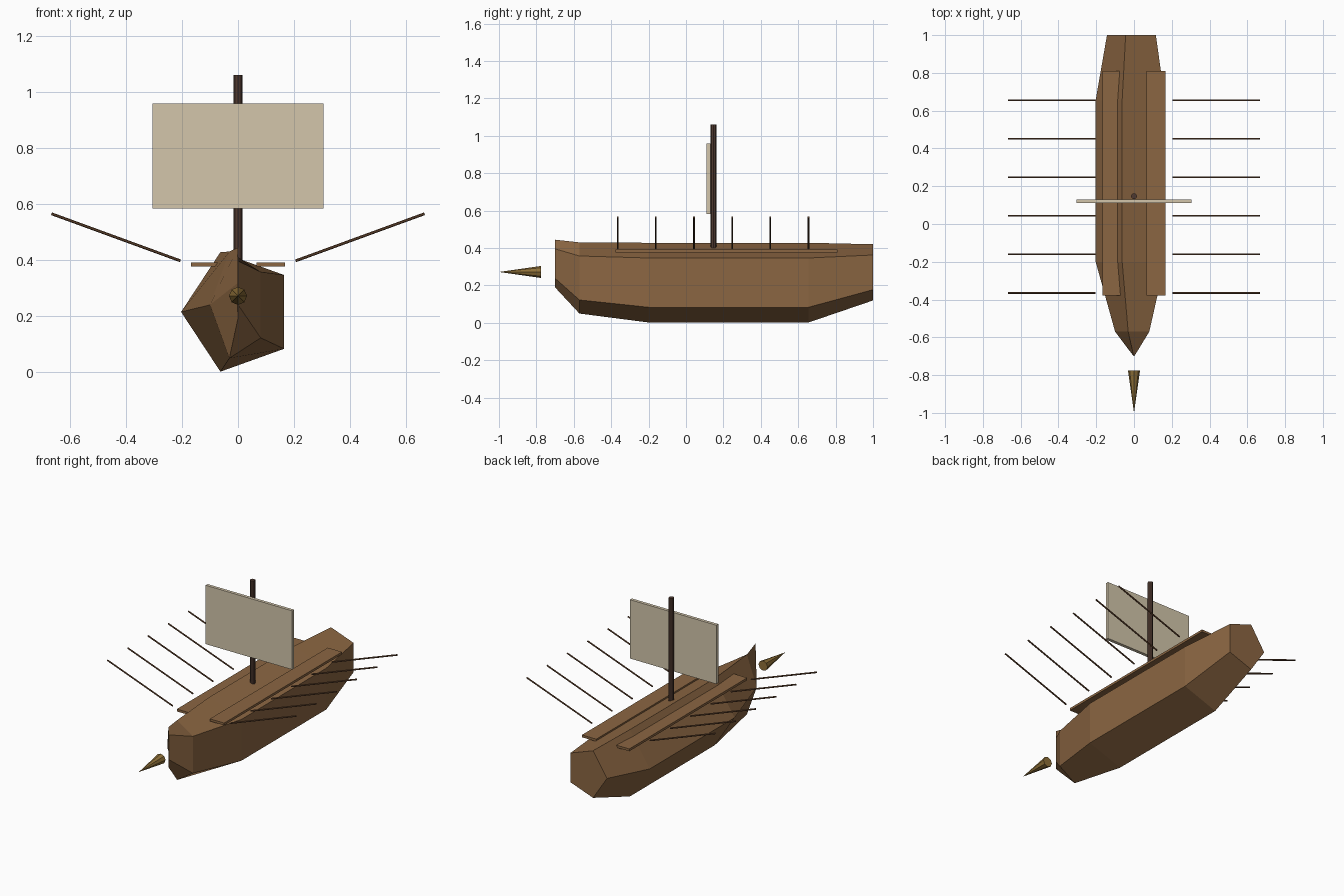
import bpy
import bmesh
from math import cos, sin, radians
from mathutils import Vector

if "Cube" in bpy.data.objects:
    bpy.data.objects.remove(bpy.data.objects["Cube"], do_unlink=True)


def srgb(hex_code):
    parts = [int(hex_code[i:i + 2], 16) / 255 for i in (0, 2, 4)]
    return [c / 12.92 if c < 0.04 else ((c + 0.055) / 1.055) ** 2.4 for c in parts] + [1]


def material(name, hex_code):
    mat = bpy.data.materials.new(name)
    mat.use_nodes = True
    mat.diffuse_color = srgb(hex_code)
    mat.node_tree.nodes["Principled BSDF"].inputs["Base Color"].default_value = srgb(hex_code)
    return mat


timber = material("timber brown", "8B6642")
dark_wood = material("dark mast wood", "503A30")
oar_wood = material("oar wood", "6B4A32")
canvas = material("sail canvas", "D3C6AB")
bronze = material("ram bronze", "8F7038")


def finish(name, bm, mat):
    bmesh.ops.recalc_face_normals(bm, faces=bm.faces)
    mesh = bpy.data.meshes.new(name)
    bm.to_mesh(mesh)
    bm.free()
    mesh.materials.append(mat)
    obj = bpy.data.objects.new(name, mesh)
    bpy.context.collection.objects.link(obj)
    return obj


def box(name, low, high, mat):
    low, high = Vector(low), Vector(high)
    bm = bmesh.new()
    bmesh.ops.create_cube(bm, size=1)
    bmesh.ops.scale(bm, vec=high - low, verts=bm.verts)
    bmesh.ops.translate(bm, vec=(low + high) / 2, verts=bm.verts)
    return finish(name, bm, mat)


def rod(name, start, end, r1, r2, sides, mat):
    start, end = Vector(start), Vector(end)
    axis = end - start
    bm = bmesh.new()
    bmesh.ops.create_cone(bm, cap_ends=True, segments=sides, radius1=r1,
                          radius2=r2, depth=axis.length)
    bmesh.ops.rotate(bm, matrix=axis.to_track_quat("Z", "Y").to_matrix(), verts=bm.verts)
    bmesh.ops.translate(bm, vec=(start + end) / 2, verts=bm.verts)
    return finish(name, bm, mat)


# Hull: five-sided rings lofted along y (y, centre height, half width, half height)
stations = [(-0.70, 0.317, 0.002, 0.134), (-0.57, 0.24, 0.10, 0.20),
            (-0.20, 0.215, 0.203, 0.224), (0.655, 0.215, 0.203, 0.224),
            (1.0, 0.27, 0.143, 0.158)]
bm = bmesh.new()
rings = []
for y, z, rx, rz in stations:
    angles = [radians(180 + 72 * i) for i in range(5)]
    rings.append([bm.verts.new((rx * cos(a), y, z + rz * sin(a))) for a in angles])
for a, b in zip(rings, rings[1:]):
    for i in range(5):
        j = (i + 1) % 5
        bm.faces.new((a[i], a[j], b[j], b[i]))
bm.faces.new(rings[0])
bm.faces.new(rings[-1])
finish("hull", bm, timber)

# Side walkways and the oars on both sides
for side, s in (("left", 1), ("right", -1)):
    inner, outer = sorted((s * 0.066, s * 0.167))
    box(side + "_walkway", (inner, -0.378, 0.377), (outer, 0.81, 0.392), timber)
    for i in range(6):
        y = -0.365 + 0.204 * i
        rod(f"{side}_oar_{i + 1}", (s * 0.205, y, 0.397), (s * 0.665, y, 0.565),
            0.005, 0.005, 6, oar_wood)

# Mast, sail and bow ram
rod("mast", (0, 0.147, 0.40), (0, 0.147, 1.06), 0.016, 0.016, 8, dark_wood)
box("sail", (-0.305, 0.11, 0.583), (0.305, 0.13, 0.958), canvas)
rod("bow_ram", (0, -0.776, 0.272), (0, -1.0, 0.272), 0.032, 0, 8, bronze)
